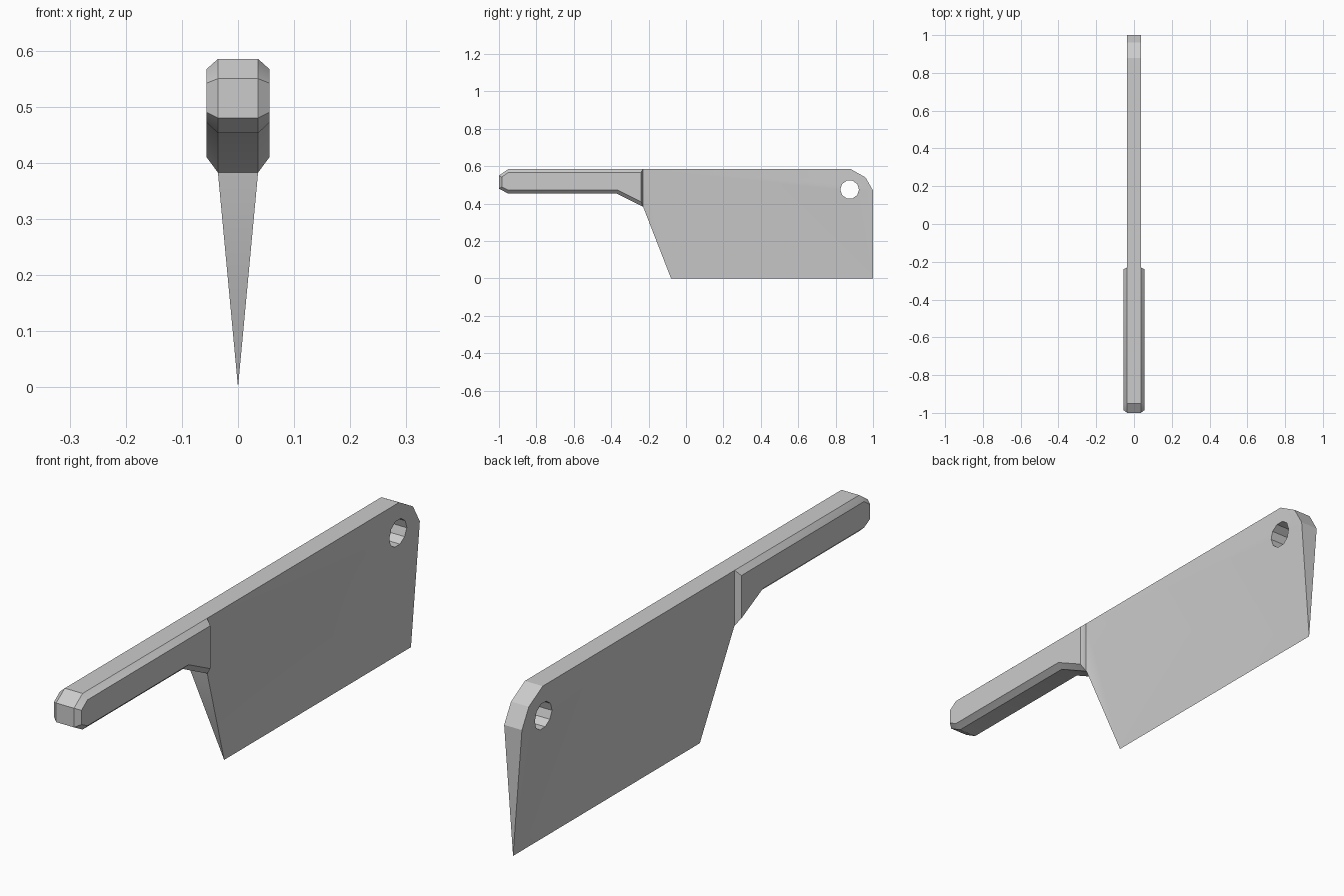
import bpy
import bmesh
import math

if "Cube" in bpy.data.objects:
    bpy.data.objects.remove(bpy.data.objects["Cube"], do_unlink=True)

steel = bpy.data.materials.new("grey steel")
steel.use_nodes = True
GREY = (0.6, 0.6, 0.6, 1)
steel.diffuse_color = GREY
steel.node_tree.nodes["Principled BSDF"].inputs["Base Color"].default_value = GREY

CORE = 0.036   # half thickness of the spine
GRIP = 0.056   # half thickness of the grip


def finish(name, bm):
    bmesh.ops.recalc_face_normals(bm, faces=bm.faces)
    mesh = bpy.data.meshes.new(name)
    bm.to_mesh(mesh)
    bm.free()
    mesh.materials.append(steel)
    obj = bpy.data.objects.new(name, mesh)
    bpy.context.collection.objects.link(obj)
    return obj


def smooth(obj):
    bpy.ops.object.select_all(action="DESELECT")
    obj.select_set(True)
    bpy.context.view_layer.objects.active = obj
    bpy.ops.object.shade_smooth_by_angle(angle=math.radians(28))


def loop(bm, x, profile):
    return [bm.verts.new((x, y, z)) for y, z in profile]


def bridge(bm, a, b):
    n = len(a)
    for i in range(n):
        j = (i + 1) % n
        bm.faces.new((a[i], a[j], b[j], b[i]))


# Blade: thick outline from the heel over the spine to the nose, closing on a sharp edge
outline = [(-0.23, 0.385), (-0.23, 0.585), (0.88, 0.585), (0.96, 0.54), (1, 0.47)]
bm = bmesh.new()
right = loop(bm, -CORE, outline)
left = loop(bm, CORE, outline)
edge_heel = bm.verts.new((0, -0.08, 0))
edge_tip = bm.verts.new((0, 1, 0))
for i in range(len(outline) - 1):
    bm.faces.new((right[i], right[i + 1], left[i + 1], left[i]))
bm.faces.new((right[0], left[0], edge_heel))
bm.faces.new((right[-1], left[-1], edge_tip))
for side in (right, left):
    bm.faces.new((side[0], side[1], edge_heel))
    bm.faces.new((side[1], edge_tip, edge_heel))
    bm.faces.new((side[1], side[4], edge_tip))
    bm.faces.new(side[1:])
blade = finish("blade", bm)

# Hanging hole near the nose
bpy.ops.mesh.primitive_cylinder_add(vertices=10, radius=0.05, depth=0.4,
                                    location=(0, 0.875, 0.475),
                                    rotation=(0, math.pi / 2, 0))
cutter = bpy.context.object
cutter.name = "hole_cutter"
cutter.data.materials.append(steel)
cut = blade.modifiers.new("hanging hole", "BOOLEAN")
cut.operation = "DIFFERENCE"
cut.solver = "EXACT"
cut.object = cutter
bpy.ops.object.select_all(action="DESELECT")
blade.select_set(True)
bpy.context.view_layer.objects.active = blade
bpy.ops.object.modifier_apply(modifier=cut.name)
bpy.data.objects.remove(cutter, do_unlink=True)
smooth(blade)

# Handle: full profile in the middle, inset profile on both cheeks
full = [(-0.23, 0.585), (-0.95, 0.585), (-1, 0.55), (-1, 0.48),
        (-0.95, 0.453), (-0.37, 0.453), (-0.23, 0.383)]
cheek = [(-0.24, 0.567), (-0.95, 0.567), (-0.985, 0.542), (-0.985, 0.49),
         (-0.95, 0.472), (-0.365, 0.472), (-0.24, 0.41)]
bm = bmesh.new()
rings = [loop(bm, -GRIP, cheek), loop(bm, -CORE, full),
         loop(bm, CORE, full), loop(bm, GRIP, cheek)]
for a, b in zip(rings, rings[1:]):
    bridge(bm, a, b)
bm.faces.new(rings[0])
bm.faces.new(rings[-1])
handle = finish("handle", bm)
smooth(handle)
